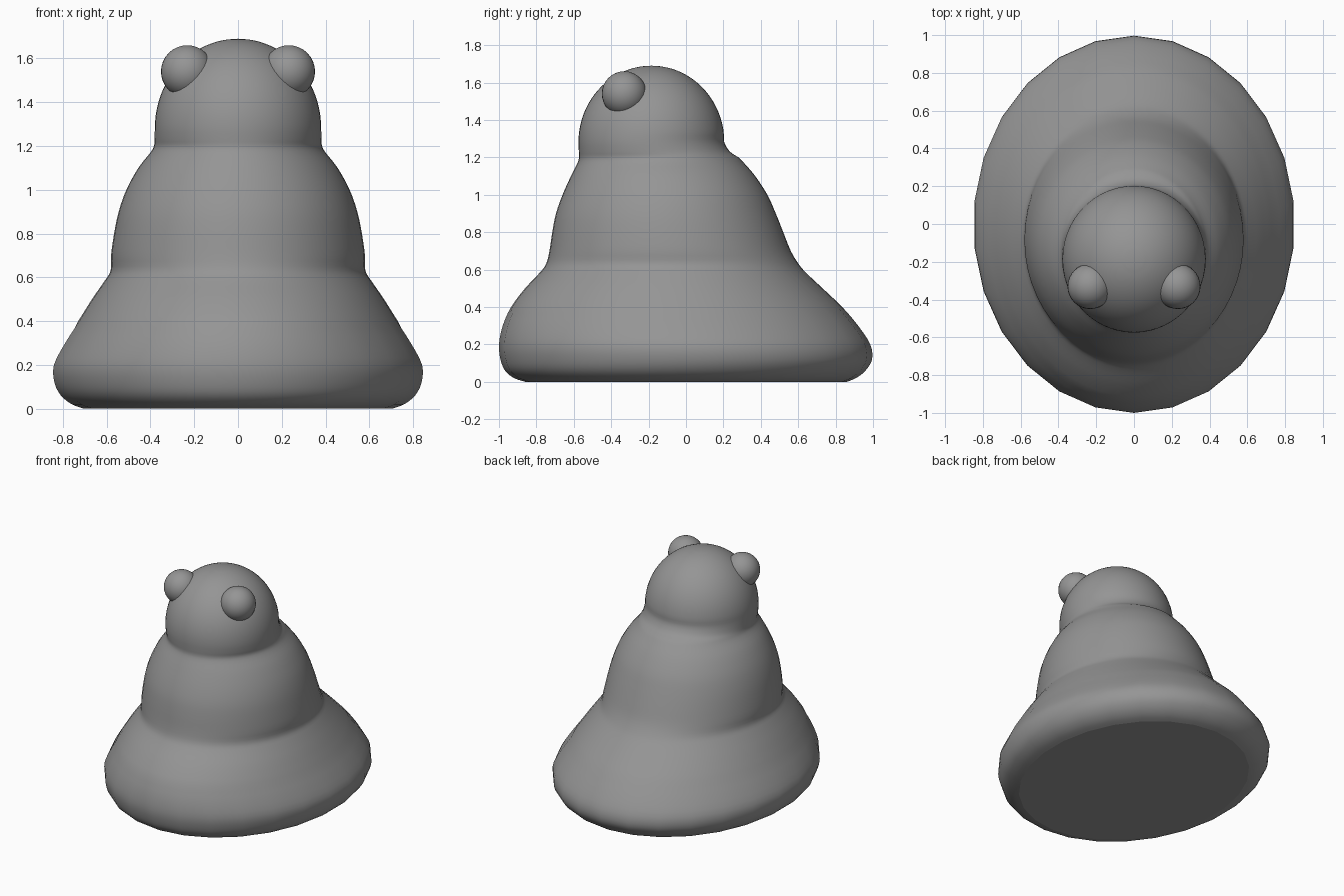
import bpy, bmesh
from math import sin, cos, pi

cube = bpy.data.objects.get("Cube")
if cube:
    bpy.data.objects.remove(cube, do_unlink=True)

grey = bpy.data.materials.new("plain grey")
grey.use_nodes = True
tone = (0.3, 0.3, 0.3, 1)
grey.diffuse_color = tone
grey.node_tree.nodes["Principled BSDF"].inputs["Base Color"].default_value = tone

SIDES = 52
HEAD_Y, HEAD_Z = -0.185, 1.28
HEAD_X_R, HEAD_Y_R, HEAD_Z_R = 0.38, 0.39, 0.41


def add_object(name, bm):
    bmesh.ops.recalc_face_normals(bm, faces=bm.faces)
    mesh = bpy.data.meshes.new(name)
    bm.to_mesh(mesh)
    bm.free()
    mesh.materials.append(grey)
    mesh.shade_smooth()
    obj = bpy.data.objects.new(name, mesh)
    bpy.context.collection.objects.link(obj)
    return obj


def spline(rows, steps):
    """Catmull-Rom refinement of the cross-section list."""
    out = []
    for i in range(len(rows) - 1):
        a, b, c = rows[max(i - 1, 0)], rows[i], rows[i + 1]
        d = rows[min(i + 2, len(rows) - 1)]
        for s in range(steps):
            t = s / steps
            out.append([q + t / 2 * (r - p + t * (2 * p - 5 * q + 4 * r - w
                        + t * (3 * (q - r) + w - p)))
                        for p, q, r, w in zip(a, b, c, d)])
    return out + [rows[-1]]


# Body sections: height, half width, front y, back y
sections = [
    (0, .71, -.86, .86), (.02, .765, -.92, .91), (.06, .815, -.968, .96),
    (.12, .845, -.992, .995), (.2, .847, -1, .985), (.3, .795, -.98, .92),
    (.4, .73, -.935, .835), (.5, .667, -.86, .73), (.58, .612, -.785, .645),
    (.63, .582, -.748, .602), (.7, .58, -.73, .56), (.8, .566, -.715, .52),
    (.9, .545, -.695, .48), (1, .51, -.66, .435), (1.1, .455, -.615, .37),
    (1.17, .4, -.58, .31), (1.2, .384, -.572, .28), (1.23, .381, -.573, .235),
]
# Rounded head closes the top
for i in range(12):
    a = i * pi / 24
    sections.append((HEAD_Z + HEAD_Z_R * sin(a), HEAD_X_R * cos(a),
                     HEAD_Y - HEAD_Y_R * cos(a), HEAD_Y + HEAD_Y_R * cos(a)))

bm = bmesh.new()
rings = []
for z, half, front, back in spline(sections, 3):
    ring = []
    for k in range(SIDES):
        a = 2 * pi * k / SIDES
        # Broad facets around the base
        r = cos(2 * pi / SIDES) if k % 2 and z < 0.4 else 1
        ring.append(bm.verts.new((half * r * sin(a),
                                  (front + back) / 2 + (back - front) / 2 * r * cos(a), z)))
    rings.append(ring)
for low, high in zip(rings, rings[1:]):
    for k in range(SIDES):
        n = (k + 1) % SIDES
        bm.faces.new((low[k], low[n], high[n], high[k]))
bm.faces.new(rings[0])
crown = bm.verts.new((0, HEAD_Y, HEAD_Z + HEAD_Z_R))
for k in range(SIDES):
    bm.faces.new((rings[-1][k], rings[-1][(k + 1) % SIDES], crown))
body = add_object("body", bm)
# Crisp rim around the flat underside
for edge in body.data.edges:
    edge.use_edge_sharp = all(body.data.vertices[v].co.z < 0.001 for v in edge.vertices)

# Bulging eyes
for name, side in (("left_eye", 1), ("right_eye", -1)):
    bm = bmesh.new()
    bmesh.ops.create_uvsphere(bm, u_segments=32, v_segments=16, radius=0.12)
    bmesh.ops.translate(bm, verts=bm.verts, vec=(side * 0.232, -0.33, 1.54))
    add_object(name, bm)
